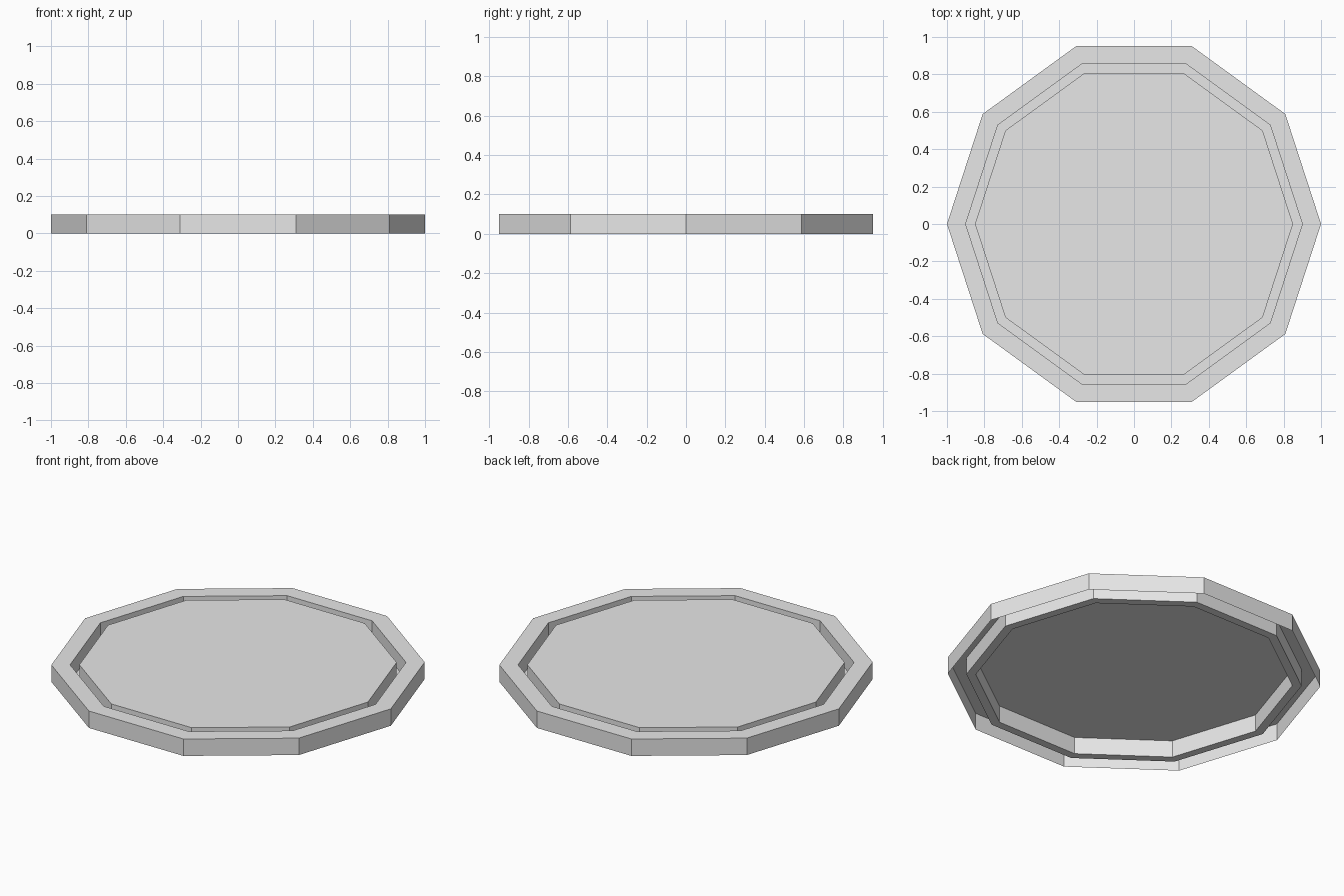
import bpy, bmesh, math

cube = bpy.data.objects.get("Cube")
if cube:
    bpy.data.objects.remove(cube, do_unlink=True)

SIDES = 10
HEIGHT = 0.1

# Single light grey material
grey = bpy.data.materials.new("light_grey")
grey.use_nodes = True
colour = (0.8, 0.8, 0.8, 1)
grey.diffuse_color = colour
grey.node_tree.nodes["Principled BSDF"].inputs["Base Color"].default_value = colour


def ring(bm, radius, z):
    """Ten-sided loop of vertices with a corner on the x axis."""
    angles = [2 * math.pi * i / SIDES for i in range(SIDES)]
    return [bm.verts.new((radius * math.cos(a), radius * math.sin(a), z)) for a in angles]


# Thin shell, open underneath: outer wall, flat rim, groove and raised panel
profile = [(1.0, 0), (1.0, HEIGHT), (0.9, HEIGHT), (0.9, 0), (0.85, 0), (0.85, HEIGHT)]
bm = bmesh.new()
loops = [ring(bm, r, z) for r, z in profile]
for low, high in zip(loops, loops[1:]):
    for i in range(SIDES):
        j = (i + 1) % SIDES
        bm.faces.new((low[i], low[j], high[j], high[i]))

# Flat centre panel, level with the rim
bm.faces.new(loops[-1])

mesh = bpy.data.meshes.new("grooved_plate")
bm.to_mesh(mesh)
bm.free()
mesh.materials.append(grey)
plate = bpy.data.objects.new("grooved_plate", mesh)
bpy.context.collection.objects.link(plate)
